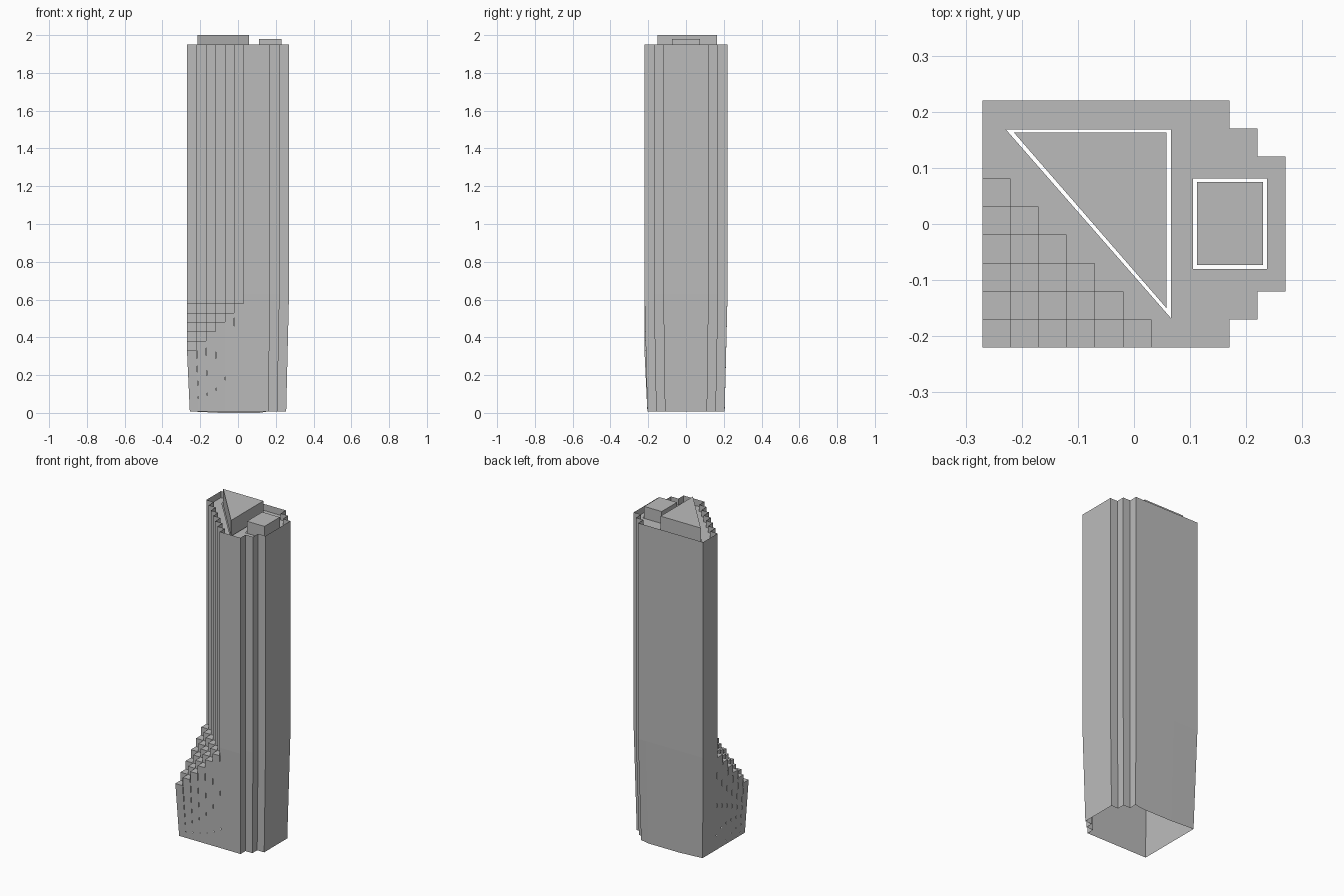
import bpy, bmesh

cube = bpy.data.objects.get("Cube")
if cube:
    bpy.data.objects.remove(cube)

GREY = bpy.data.materials.new("concrete_grey")
COLOUR = (0.5, 0.5, 0.5, 1)
GREY.use_nodes = True
GREY.diffuse_color = COLOUR
GREY.node_tree.nodes["Principled BSDF"].inputs["Base Color"].default_value = COLOUR

PARAPET, ROOF, BEND = 1.95, 1.91, 0.63
W, D, STEP, N = 0.27, 0.22, 0.05, 6


def finish(bm, name):
    bmesh.ops.remove_doubles(bm, verts=bm.verts, dist=0.0005)
    mesh = bpy.data.meshes.new(name)
    bm.to_mesh(mesh)
    bm.free()
    mesh.materials.append(GREY)
    obj = bpy.data.objects.new(name, mesh)
    bpy.context.collection.objects.link(obj)
    return obj


def quad(bm, *points):
    bm.faces.new([bm.verts.new(p) for p in points])


def wall(bm, a, b, top, bottom):
    quad(bm, (*a, bottom), (*b, bottom), (*b, top), (*a, top))


def foot(p):
    """Ground point under p, pulled in by the taper of the base."""
    sag = p[1] > 0.2 and abs(p[0]) < 0.15
    return (p[0] * 0.945, p[1] * 0.93, 0.0 if sag else 0.008)


def base_wall(bm, a, b, top):
    quad(bm, foot(a), foot(b), (*b, top), (*a, top))


# Outline of the full-height walls, counter-clockwise from the front
side = [(0.03, -D), (0.17, -D), (0.17, -0.17), (0.22, -0.17), (0.22, -0.12), (W, -0.12)]
side += [(x, -y) for x, y in reversed(side[1:])]
side += [(0.12, D), (-0.1, D), (-W, D), (-W, N * STEP - D)]

# Stepped edge of the shaft above the terraces
stair = []
for i in range(N):
    x, y = -W + (i + 1) * STEP, -D + (N - i) * STEP
    stair += [(x, y), (x, y - STEP)]
outline = side + stair[:-1]

# Tower walls, straight above the bend and tapered below it
bm = bmesh.new()
for a, b in zip(side, side[1:]):
    wall(bm, a, b, PARAPET, BEND)
    base_wall(bm, a, b, BEND)
finish(bm, "tower_walls")


# Terraced corner: square cells rising diagonally towards the shaft
def height(i, j):
    return 0.33 + STEP * (i + j) if i + j < N else PARAPET


bm = bmesh.new()
for i in range(N):
    for j in range(N - i):
        x0, y0, z = -W + i * STEP, -D + j * STEP, height(i, j)
        x1, y1, up = x0 + STEP, y0 + STEP, height(i + 1, j)
        quad(bm, (x0, y0, z), (x1, y0, z), (x1, y1, z), (x0, y1, z))
        wall(bm, (x1, y1), (x1, y0), up, z)
        wall(bm, (x0, y1), (x1, y1), up, z)
        if j == 0:
            base_wall(bm, (x0, y0), (x1, y0), z)
        if i == 0:
            base_wall(bm, (x0, y1), (x0, y0), z)
finish(bm, "terraced_corner")

# Recessed roof deck with an opening around each rooftop block
tri_hole = [(-0.228, 0.168), (0.066, -0.168), (0.066, 0.168)]
box_hole = [(0.105, -0.08), (0.237, -0.08), (0.237, 0.081), (0.105, 0.081)]
bm = bmesh.new()
for loop in (outline, tri_hole, box_hole):
    vs = [bm.verts.new((*p, ROOF)) for p in loop]
    for k, v in enumerate(vs):
        bm.edges.new((vs[k - 1], v))
bmesh.ops.triangle_fill(bm, use_beauty=True, edges=bm.edges[:], normal=(0, 0, 1))
bmesh.ops.dissolve_limit(bm, angle_limit=0.01, verts=bm.verts[:], edges=bm.edges[:])
finish(bm, "roof_deck")


# Rooftop blocks
def block(name, loop, top):
    bm = bmesh.new()
    for a, b in zip(loop, loop[1:] + loop[:1]):
        wall(bm, a, b, top, ROOF - 0.01)
    quad(bm, *[(*p, top) for p in loop])
    finish(bm, name)


block("triangular_penthouse", [(-0.214, 0.163), (0.058, -0.15), (0.058, 0.163)], 2.0)
block("plant_room", [(0.112, -0.073), (0.23, -0.073), (0.23, 0.075), (0.112, 0.075)], 1.98)
